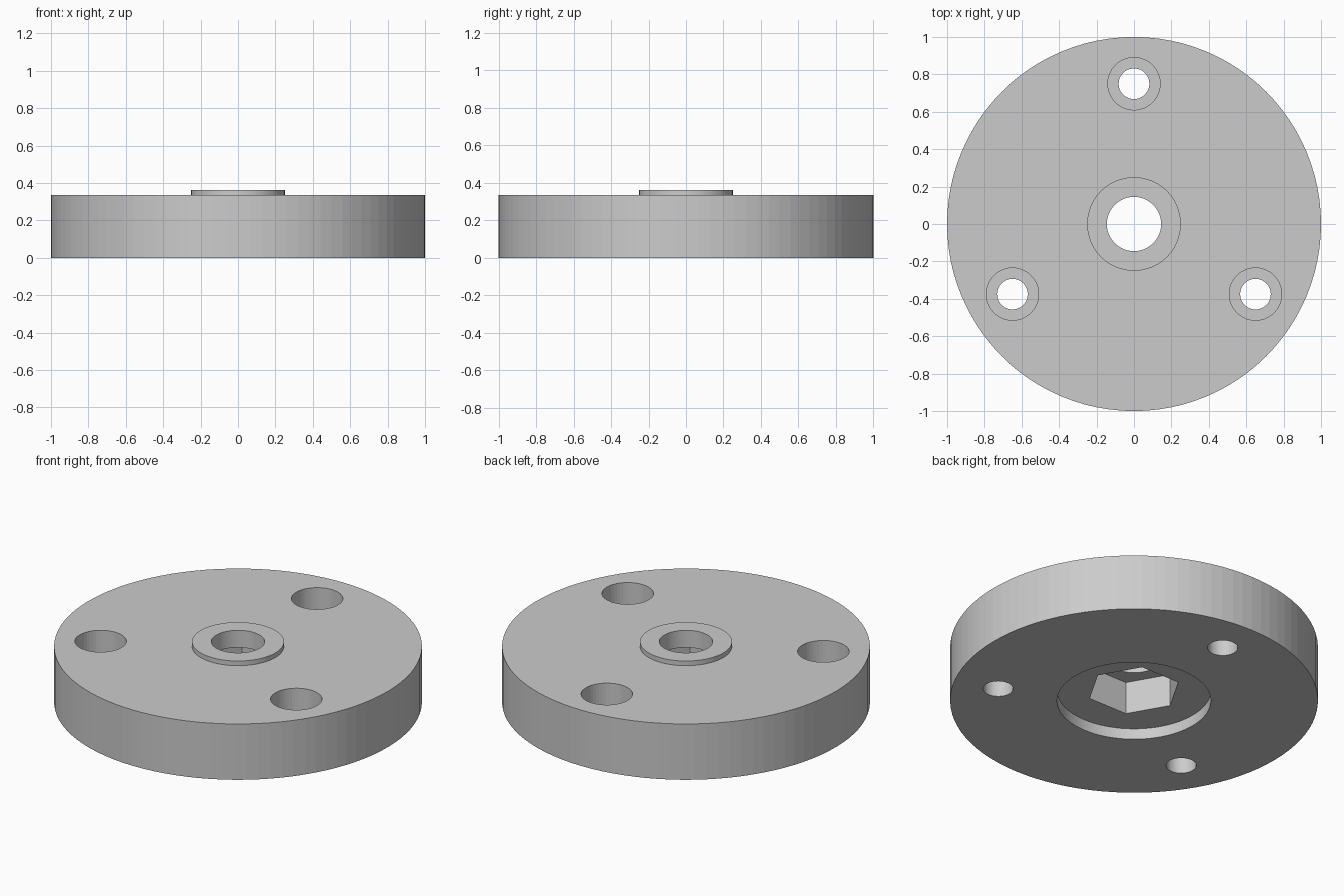
import bpy, bmesh, math
from mathutils import Matrix

if "Cube" in bpy.data.objects:
    bpy.data.objects.remove(bpy.data.objects["Cube"])

SEG = 96
grey = bpy.data.materials.new("plain_grey")
grey.diffuse_color = (0.6, 0.6, 0.6, 1)
grey.use_nodes = True
grey.node_tree.nodes["Principled BSDF"].inputs["Base Color"].default_value = grey.diffuse_color


def prism(bm, r, z0, z1, x=0, y=0, sides=SEG):
    """Add a closed upright prism, first corner on the +x axis."""
    rings = [[bm.verts.new((x + r * math.cos(2 * math.pi * i / sides),
                            y + r * math.sin(2 * math.pi * i / sides), z))
              for i in range(sides)] for z in (z0, z1)]
    bm.faces.new(rings[0][::-1])
    bm.faces.new(rings[1])
    for i in range(sides):
        j = (i + 1) % sides
        bm.faces.new((rings[0][i], rings[0][j], rings[1][j], rings[1][i]))


def lathe(bm, profile):
    """Spin (radius, z) points round z; end points lie on the axis."""
    vs = [bm.verts.new((r, 0, z)) for r, z in profile]
    es = [bm.edges.new(p) for p in zip(vs, vs[1:])]
    bmesh.ops.spin(bm, geom=vs + es, cent=(0, 0, 0), axis=(0, 0, 1),
                   angle=2 * math.pi, steps=SEG, use_merge=True)
    bmesh.ops.remove_doubles(bm, verts=bm.verts, dist=1e-5)
    bmesh.ops.recalc_face_normals(bm, faces=bm.faces)


def make(name, bm):
    me = bpy.data.meshes.new(name)
    bm.to_mesh(me)
    bm.free()
    me.materials.append(grey)
    ob = bpy.data.objects.new(name, me)
    bpy.context.collection.objects.link(ob)
    return ob


# flange disc with raised boss and round recess underneath
bm = bmesh.new()
lathe(bm, [(0, 0.065), (0.418, 0.065), (0.418, 0), (1, 0),
           (1, 0.335), (0.25, 0.335), (0.25, 0.363), (0, 0.363)])
flange = make("flange_disc", bm)

# cutters: shaft hole, nut pocket, three counterbored screw holes
cuts = [("shaft_hole", 0.145, 0.1, 0.5, 0, 0, SEG),
        ("nut_pocket", 0.256, -0.1, 0.26, 0, 0, 6)]
for k in range(3):
    a = math.radians(90 + 120 * k)
    x, y = 0.75 * math.cos(a), 0.75 * math.sin(a)
    cuts += [("screw_hole", 0.082, -0.1, 0.25, x, y, 48),
             ("screw_counterbore", 0.14, 0.14, 0.5, x, y, 48)]

helpers = []
for name, r, z0, z1, x, y, n in cuts:
    bm = bmesh.new()
    prism(bm, r, z0, z1, x, y, n)
    cutter = make(name + "_cutter", bm)
    cutter.hide_render = True
    helpers.append(cutter)
    mod = flange.modifiers.new(name, 'BOOLEAN')
    mod.operation = 'DIFFERENCE'
    mod.solver = 'EXACT'
    mod.object = cutter

# apply the cuts and drop the cutters
deps = bpy.context.evaluated_depsgraph_get()
result = bpy.data.meshes.new_from_object(flange.evaluated_get(deps))
flange.modifiers.clear()
flange.data = result
for h in helpers:
    bpy.data.objects.remove(h)
